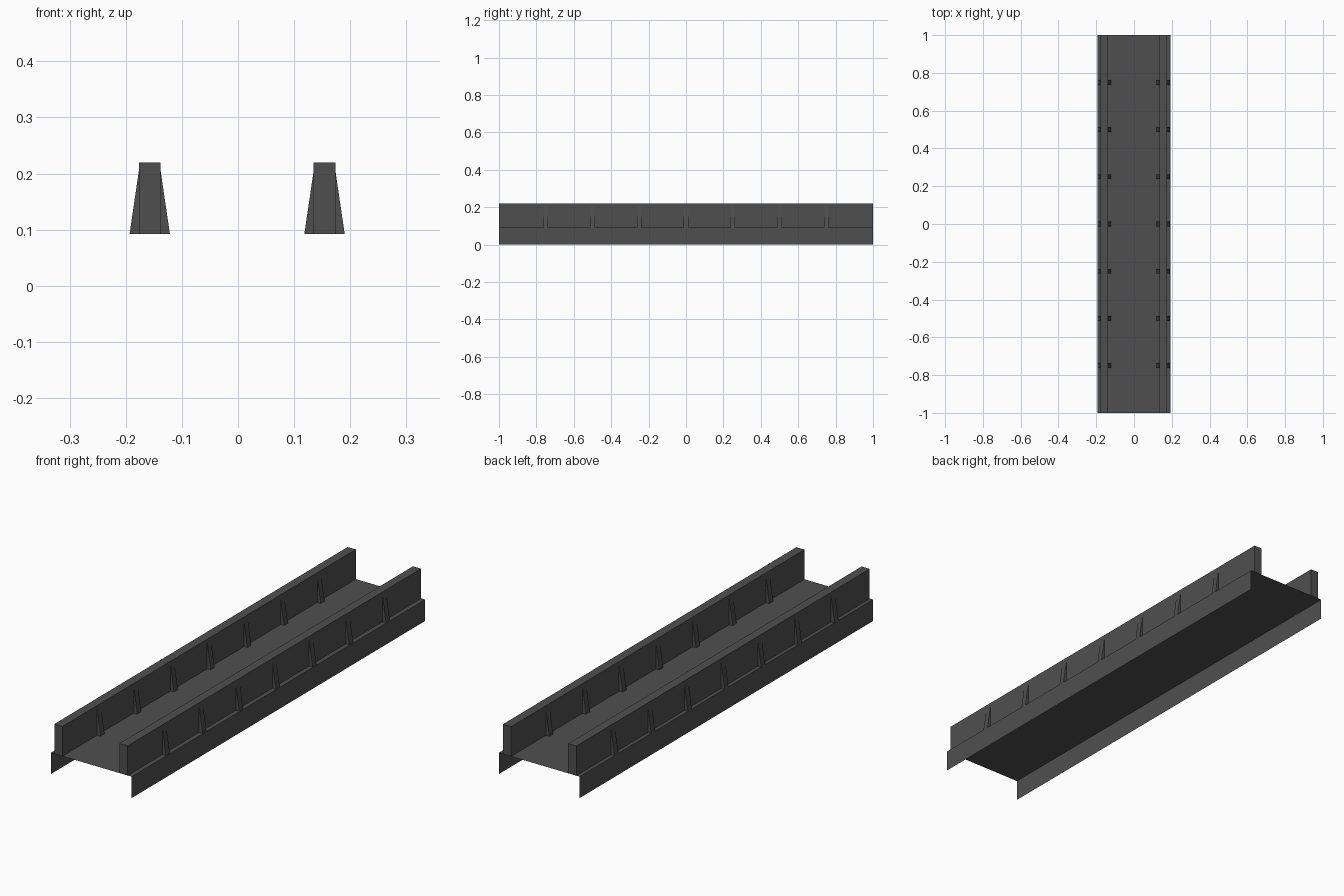
import bpy

if "Cube" in bpy.data.objects:
    bpy.data.objects.remove(bpy.data.objects["Cube"])

# single flat colour
grey = bpy.data.materials.new("dark grey")
grey.diffuse_color = (0.078, 0.078, 0.078, 1)
grey.use_nodes = True
grey.node_tree.nodes["Principled BSDF"].inputs["Base Color"].default_value = grey.diffuse_color

HALF_W, DECK_Z, TOP_Z = 0.193, 0.092, 0.22
WALL_HALF, RIB_HALF, RIB_TOP = 0.0195, 0.036, 0.204


def add_object(name, verts, faces):
    mesh = bpy.data.meshes.new(name)
    mesh.from_pydata(verts, [], faces)
    mesh.materials.append(grey)
    obj = bpy.data.objects.new(name, mesh)
    bpy.context.collection.objects.link(obj)
    return obj


def extrude_y(name, profile, y0, y1, closed=True):
    """Sweep an x-z profile along y; closed profiles get end caps."""
    n = len(profile)
    verts = [(x, y, z) for y in (y0, y1) for x, z in profile]
    faces = [(i, (i + 1) % n, n + (i + 1) % n, n + i)
             for i in range(n if closed else n - 1)]
    if closed:
        faces += [tuple(reversed(range(n))), tuple(range(n, 2 * n))]
    return add_object(name, verts, faces)


# thin sheet: deck with a skirt down each side, open underneath
extrude_y("deck_and_skirts",
          [(HALF_W, 0), (HALF_W, DECK_Z), (-HALF_W, DECK_Z), (-HALF_W, 0)],
          -1, 1, closed=False)

for side, cx in (("left", -0.1573), ("right", 0.1542)):
    # parapet wall
    extrude_y(side + "_wall",
              [(cx - WALL_HALF, DECK_Z), (cx + WALL_HALF, DECK_Z),
               (cx + WALL_HALF, TOP_Z), (cx - WALL_HALF, TOP_Z)], -1, 1)
    # tapered ribs on both faces of the wall
    for i in range(7):
        y = -0.75 + 0.25 * i
        for label, s in (("a", -1), ("b", 1)):
            tri = [(cx + s * WALL_HALF, DECK_Z), (cx + s * RIB_HALF, DECK_Z),
                   (cx + s * WALL_HALF, RIB_TOP)]
            if s < 0:
                tri.reverse()
            extrude_y(f"{side}_rib_{label}_{i + 1}", tri, y - 0.013, y + 0.013)
